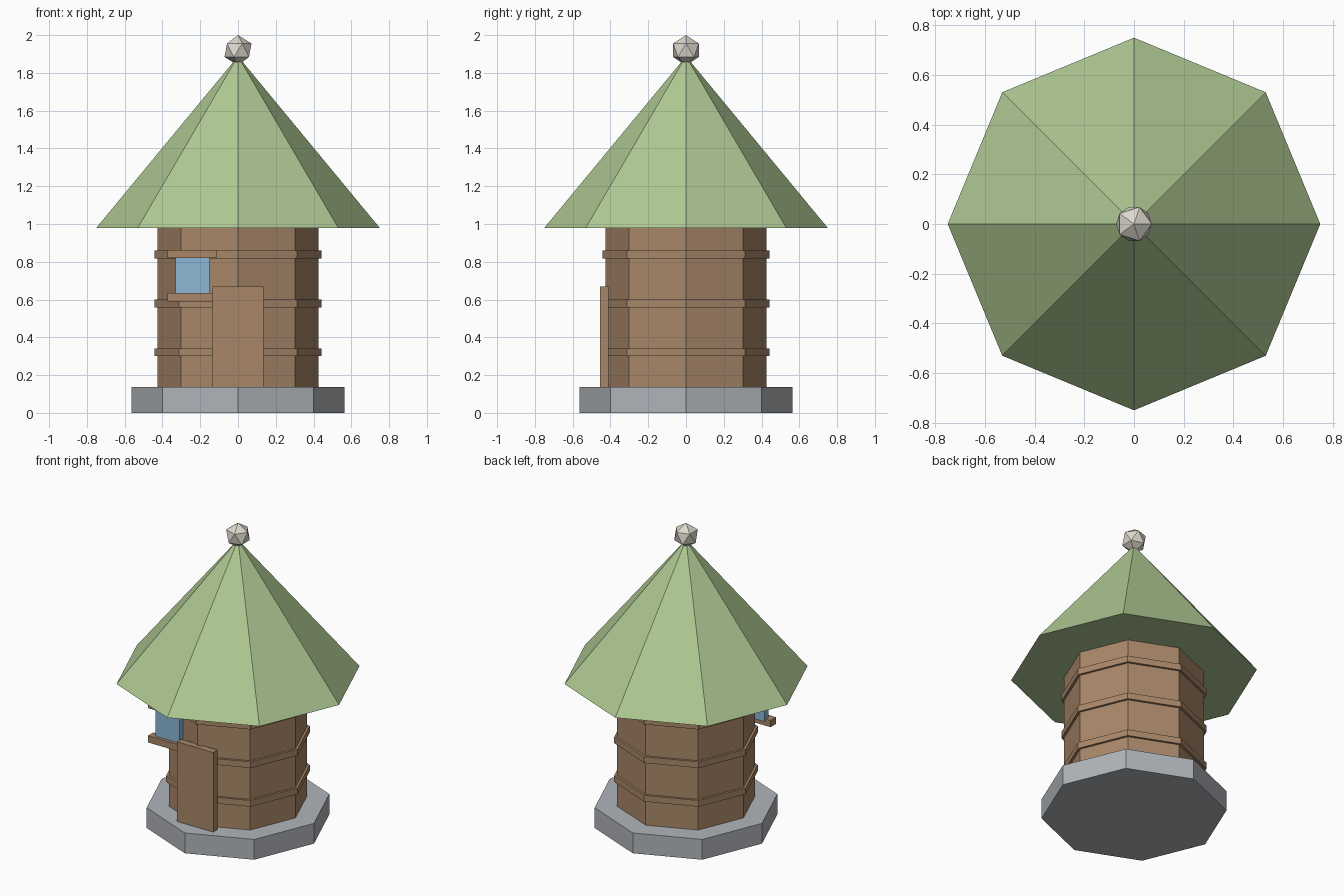
import bpy
from math import pi

if "Cube" in bpy.data.objects:
    bpy.data.objects.remove(bpy.data.objects["Cube"], do_unlink=True)


def material(name, rgb):
    """Flat material from 0-255 display values."""
    lin = [((c / 255 + 0.055) / 1.055) ** 2.4 for c in rgb] + [1.0]
    mat = bpy.data.materials.new(name)
    mat.use_nodes = True
    mat.diffuse_color = lin
    bsdf = mat.node_tree.nodes["Principled BSDF"]
    bsdf.inputs["Base Color"].default_value = lin
    bsdf.inputs["Roughness"].default_value = 0.9
    return mat


stone = material("grey stone", (176, 180, 185))
wood = material("brown wood", (168, 135, 105))
green = material("green roof", (174, 200, 146))
glass = material("blue glass", (139, 184, 214))
pale = material("pale finial", (222, 217, 206))


def finish(name, mat):
    obj = bpy.context.object
    obj.name = name
    obj.data.materials.append(mat)
    return obj


def octagon(name, mat, radius, z0, z1, top=None):
    """Eight-sided prism with corners on the axes, or a cone if top is 0."""
    bpy.ops.mesh.primitive_cone_add(
        vertices=8, radius1=radius, radius2=radius if top is None else top,
        depth=z1 - z0, location=(0, 0, (z0 + z1) / 2))
    return finish(name, mat)


def box(name, mat, x, y, z):
    """Box between pairs of limits on each axis."""
    spans = (x, y, z)
    bpy.ops.mesh.primitive_cube_add(size=1, location=[sum(s) / 2 for s in spans])
    obj = finish(name, mat)
    for v in obj.data.vertices:
        for i, s in enumerate(spans):
            v.co[i] *= s[1] - s[0]
    return obj


# Tower and base
octagon("base", stone, 0.564, 0, 0.136)
octagon("wall", wood, 0.427, 0.136, 0.98)

# Bands around the wall
for i, z in enumerate((0.321, 0.58, 0.839)):
    octagon(f"band_{i + 1}", wood, 0.443, z - 0.021, z + 0.021)

# Roof and finial
octagon("roof", green, 0.75, 0.98, 1.888, top=0)
bpy.ops.mesh.primitive_ico_sphere_add(subdivisions=1, radius=0.08, location=(0, 0, 1.92))
finish("finial", pale)

# Door and window on the front
box("door", wood, (-0.135, 0.135), (-0.455, -0.41), (0.136, 0.67))
box("window", glass, (-0.332, -0.152), (-0.402, -0.355), (0.62, 0.83))
for name, z in (("window_sill", (0.59, 0.635)), ("window_lintel", (0.82, 0.862))):
    box(name, wood, (-0.372, -0.113), (-0.423, -0.365), z)
